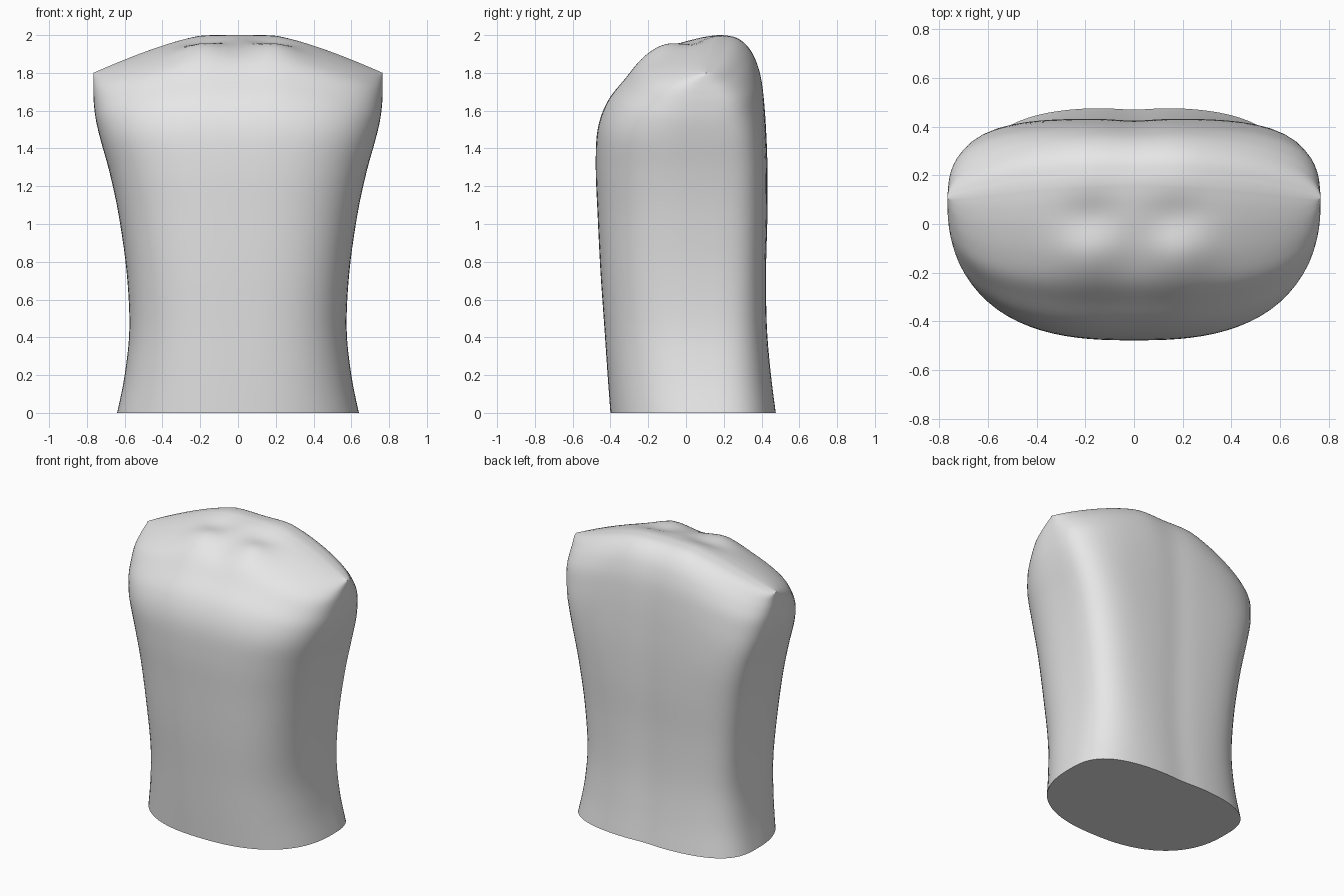
import bpy
import bmesh
import math

cube = bpy.data.objects.get("Cube")
if cube:
    bpy.data.objects.remove(cube, do_unlink=True)

# Control sections from hem to neck:
# height, half width, front y, back y, front squareness, back squareness
SECTIONS = [
    (0.00, .64, -.40, .478, 2.4, 3.0),
    (0.20, .60, -.415, .452, 2.5, 3.2),
    (0.45, .575, -.432, .43, 2.6, 3.6),
    (0.75, .59, -.453, .425, 2.7, 4.0),
    (1.05, .632, -.468, .432, 2.7, 4.2),
    (1.30, .68, -.478, .432, 2.7, 4.5),
    (1.50, .725, -.468, .425, 2.7, 4.5),
    (1.65, .752, -.415, .415, 2.7, 4.2),
    (1.77, .763, -.32, .40, 2.8, 4.0),
    (1.86, .766, -.235, .375, 2.8, 3.6),
    (1.92, .766, -.13, .345, 2.8, 3.2),
    (1.965, .766, -.01, .305, 2.8, 3.0),
    (1.99, .766, .09, .26, 2.8, 2.8),
    (2.00, .766, .165, .20, 2.8, 2.8),
]
SIDES = 96
STEPS = 5


def blend(a, b, c, d, s):
    """Smooth curve from b to c."""
    return b + .5 * s * (c - a + s * (2 * a - 5 * b + 4 * c - d + s * (3 * (b - c) + d - a)))


def section(i, s):
    last = len(SECTIONS) - 1
    rows = [SECTIONS[min(max(i + k, 0), last)] for k in (-1, 0, 1, 2)]
    return [blend(*column, s) for column in zip(*rows)]


def bump(x, y, cx, cy, rx, ry):
    return math.exp(-((x - cx) / rx) ** 2 - ((y - cy) / ry) ** 2)


def point(sec, angle):
    height, width, front, back, nf, nb = sec
    c, s = math.cos(angle), math.sin(angle)
    n = nb if s > 0 else nf
    r = (abs(c) ** n + abs(s) ** n) ** (-1 / n)
    centre = front + .6 * (back - front)
    x = width * r * c
    y = centre + r * s * (back - centre if s > 0 else centre - front)
    # Sloping shoulders
    ramp = max(0, height - 1) ** 1.5
    z = height - .2 * ramp * max(0, (abs(x) - .18) / .586) ** 1.3
    y -= .08 * ramp ** 2 * (x / .766) ** 2
    # Collar bones and the hollows behind them
    if height > 1.6:
        fade = min(1, (height - 1.6) / .2)
        z += fade * .028 * bump(abs(x), y, .19, -.14, .13, .12)
        z -= fade * .025 * bump(abs(x), y, .18, .03, .11, .09)
    # Shallow spine groove
    if s > 0:
        y -= .008 * bump(x, 0, 0, 0, .1, 1)
    return x, y, z


# Torso skin lofted through the sections
bm = bmesh.new()
count = len(SECTIONS) - 1
stations = [(i, k / STEPS) for i in range(count) for k in range(STEPS)] + [(count - 1, 1)]
rings = []
for i, s in stations:
    sec = section(i, s)
    rings.append([bm.verts.new(point(sec, 2 * math.pi * j / SIDES)) for j in range(SIDES)])
for low, high in zip(rings, rings[1:]):
    for j in range(SIDES):
        k = (j + 1) % SIDES
        bm.faces.new((low[j], low[k], high[k], high[j]))

# Flat base and the narrow strip closing the shoulder ridge
bm.faces.new(rings[0][::-1])
top = rings[-1]
for j in range(SIDES // 2):
    strip = [top[j], top[j + 1], top[-j - 1], top[-j % SIDES]]
    bm.faces.new(list(dict.fromkeys(strip)))
bmesh.ops.recalc_face_normals(bm, faces=bm.faces)

mesh = bpy.data.meshes.new("torso")
bm.to_mesh(mesh)
bm.free()
torso = bpy.data.objects.new("torso", mesh)
bpy.context.collection.objects.link(torso)

# Plain grey material
grey = bpy.data.materials.new("light grey")
grey.use_nodes = True
colour = (.8, .8, .8, 1)
grey.diffuse_color = colour
grey.node_tree.nodes["Principled BSDF"].inputs["Base Color"].default_value = colour
mesh.materials.append(grey)

# Smooth shading with crisp hem and shoulder edges
bpy.ops.object.select_all(action="DESELECT")
torso.select_set(True)
bpy.context.view_layer.objects.active = torso
bpy.ops.object.shade_smooth_by_angle(angle=math.radians(40))
